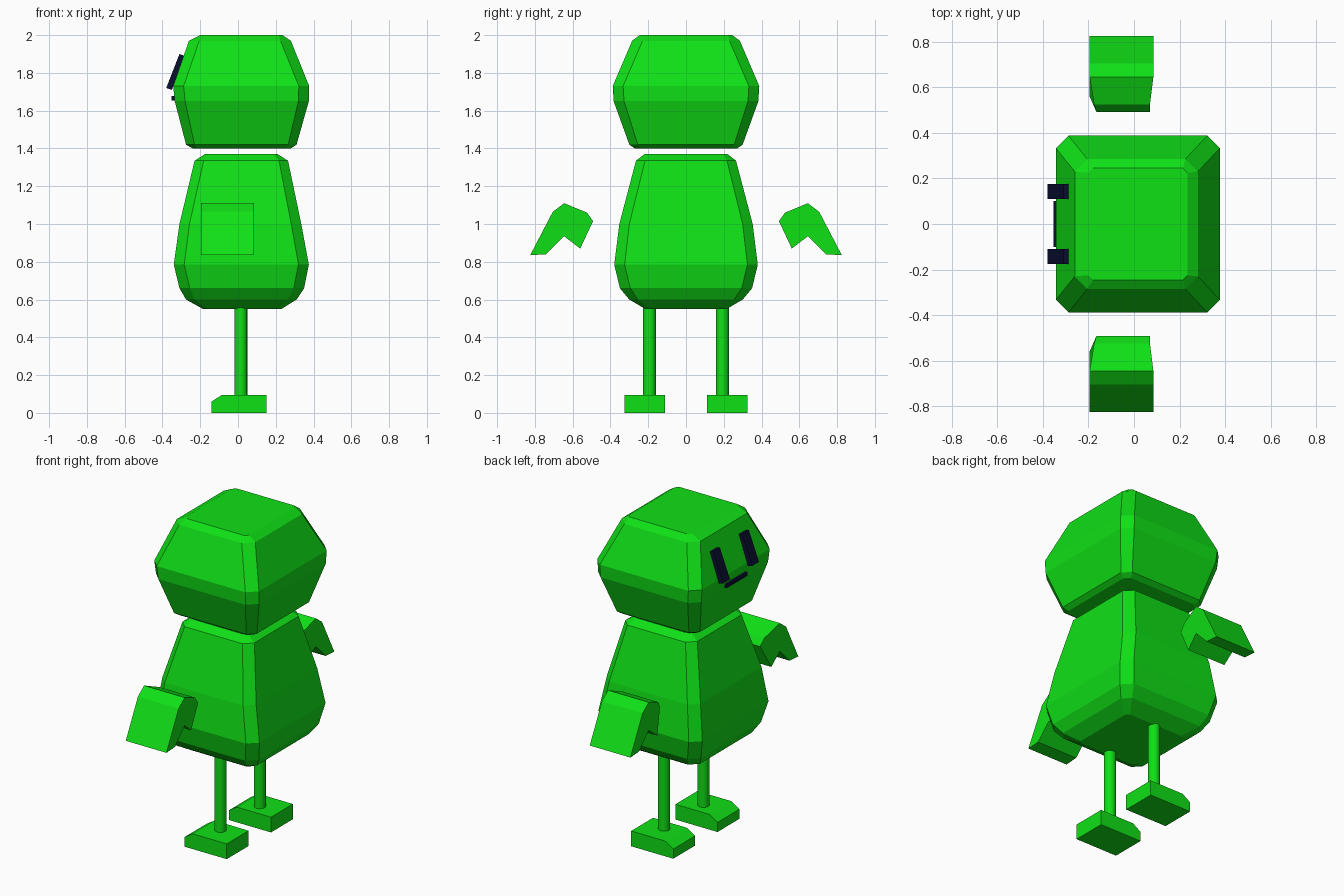
import bpy, bmesh

if "Cube" in bpy.data.objects:
    bpy.data.objects.remove(bpy.data.objects["Cube"])


def material(name, color):
    m = bpy.data.materials.new(name)
    m.diffuse_color = color
    m.use_nodes = True
    m.node_tree.nodes["Principled BSDF"].inputs["Base Color"].default_value = m.diffuse_color
    return m


GREEN = material("green", (0.005, 0.75, 0.008, 1))
NAVY = material("navy", (0.003, 0.005, 0.03, 1))


def loft(name, rings, mat):
    """Skin a closed solid through rings of points, flat caps at both ends."""
    bm = bmesh.new()
    loops = [[bm.verts.new(p) for p in ring] for ring in rings]
    n = len(loops[0])
    for a, b in zip(loops, loops[1:]):
        for i in range(n):
            j = (i + 1) % n
            bm.faces.new((a[i], a[j], b[j], b[i]))
    bm.faces.new(loops[0][::-1])
    bm.faces.new(loops[-1])
    bmesh.ops.recalc_face_normals(bm, faces=bm.faces)
    me = bpy.data.meshes.new(name)
    bm.to_mesh(me)
    bm.free()
    me.materials.append(mat)
    ob = bpy.data.objects.new(name, me)
    bpy.context.collection.objects.link(ob)
    return ob


def ring(z, x0, x1, y, c):
    """Rectangle with chamfered corners at height z."""
    return [(x0 + c, -y, z), (x1 - c, -y, z), (x1, -y + c, z), (x1, y - c, z),
            (x1 - c, y, z), (x0 + c, y, z), (x0, y - c, z), (x0, -y + c, z)]


def prism(name, profile, y0, y1, mat):
    """Extrude an (x, z) profile from y0 to y1."""
    return loft(name, [[(x, y, z) for x, z in profile] for y in (y0, y1)], mat)


# Head: z, x min, x max, half depth, chamfer
loft("head", [ring(*r) for r in (
    (1.40, -0.24, 0.28, 0.27, 0.03),
    (1.42, -0.275, 0.31, 0.30, 0.045),
    (1.65, -0.335, 0.375, 0.383, 0.055),
    (1.73, -0.343, 0.377, 0.388, 0.055),
    (1.97, -0.26, 0.28, 0.285, 0.055),
    (2.00, -0.20, 0.235, 0.245, 0.02))], GREEN)

# Body
loft("body", [ring(*r) for r in (
    (0.55, -0.185, 0.23, 0.215, 0.02),
    (0.60, -0.275, 0.31, 0.30, 0.045),
    (0.66, -0.31, 0.35, 0.35, 0.055),
    (0.785, -0.34, 0.375, 0.38, 0.055),
    (1.00, -0.31, 0.335, 0.353, 0.053),
    (1.335, -0.23, 0.265, 0.265, 0.048),
    (1.37, -0.175, 0.21, 0.22, 0.02))], GREEN)

# Wing cross-section: y, z, x min, x max
WING = ((0.492, 1.015, -0.165, 0.07), (0.524, 1.06, -0.175, 0.07),
        (0.645, 1.11, -0.195, 0.085), (0.705, 1.065, -0.195, 0.085),
        (0.825, 0.835, -0.195, 0.085), (0.74, 0.84, -0.195, 0.085),
        (0.645, 0.935, -0.195, 0.085), (0.56, 0.87, -0.195, 0.07))
FOOT = ((-0.14, 0), (0.15, 0), (0.15, 0.095), (-0.085, 0.095), (-0.14, 0.06))
EYE = ((-0.31, 1.90), (-0.28, 1.89), (-0.35, 1.71), (-0.38, 1.72))

# Paired parts
for side, s in (("right", -1), ("left", 1)):
    loft(side + "_wing", [[(p[k], s * p[0], p[1]) for p in WING] for k in (2, 3)], GREEN)
    prism(side + "_foot", FOOT, s * 0.11, s * 0.325, GREEN)
    prism(side + "_eye", EYE, s * 0.11, s * 0.175, NAVY)
    bpy.ops.mesh.primitive_cylinder_add(vertices=16, radius=0.034, depth=0.48,
                                        location=(0.015, s * 0.193, 0.325))
    leg = bpy.context.object
    leg.name = side + "_leg"
    leg.data.materials.append(GREEN)
    bpy.ops.object.shade_smooth_by_angle()

# Mouth
prism("mouth", ((-0.353, 1.655), (-0.353, 1.677), (-0.32, 1.677), (-0.32, 1.655)),
      -0.1, 0.1, NAVY)
